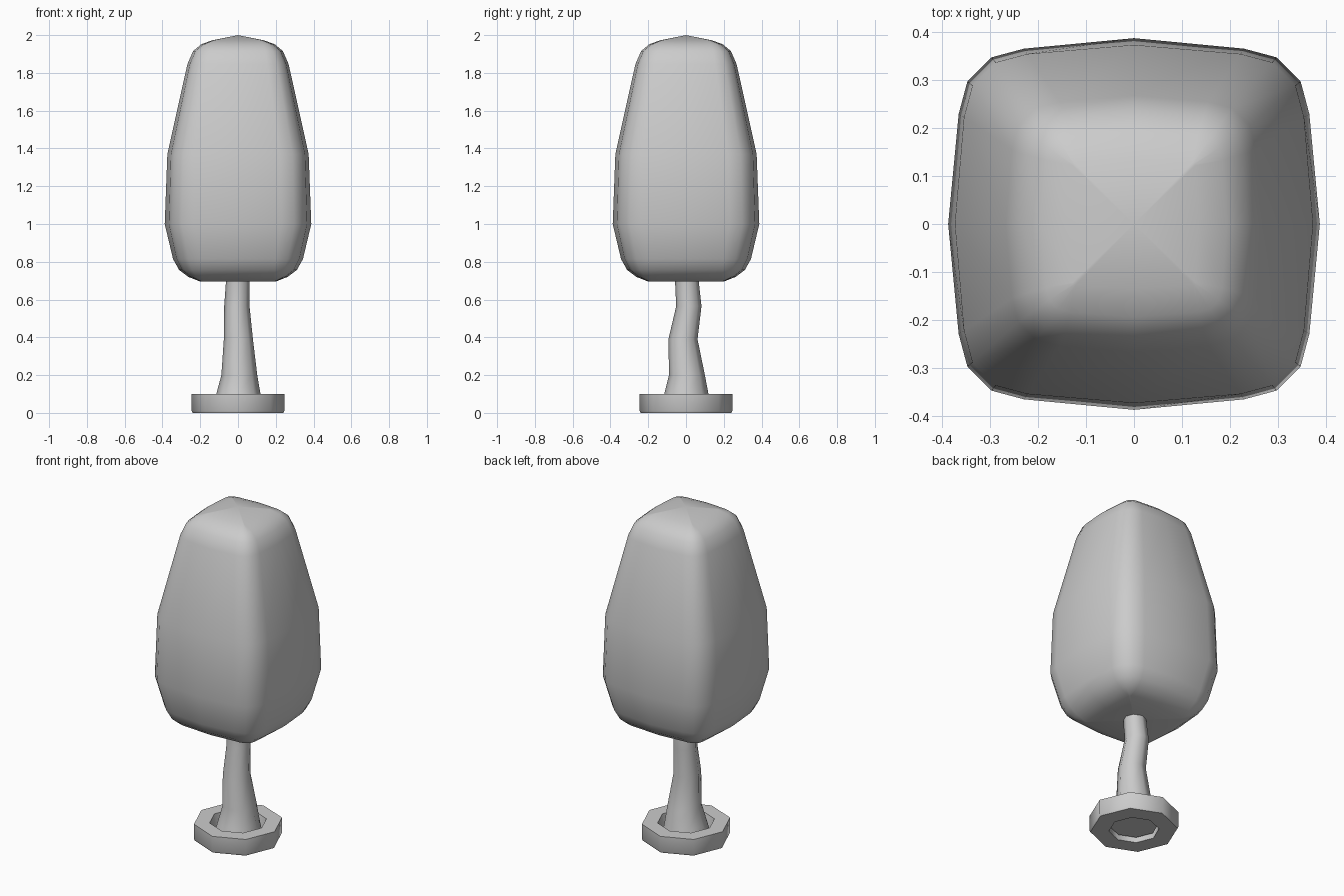
import bpy
from math import cos, sin, pi

if "Cube" in bpy.data.objects:
    bpy.data.objects.remove(bpy.data.objects["Cube"])


def loft(name, rings, cap_start=None, cap_end=None, closed=False):
    """Skin equal-length rings; caps are 'face' or a centre point for a fan."""
    n = len(rings[0])
    verts = [v for r in rings for v in r]
    faces = []
    count = len(rings)
    for k in range(count if closed else count - 1):
        a, b = k * n, ((k + 1) % count) * n
        for i in range(n):
            j = (i + 1) % n
            faces.append((a + i, a + j, b + j, b + i))
    for cap, base, flip in ((cap_start, 0, True), (cap_end, (count - 1) * n, False)):
        if cap is None:
            continue
        verts.append(cap)
        c = len(verts) - 1
        for i in range(n):
            e = (base + i, base + (i + 1) % n)
            faces.append((e[1], e[0], c) if flip else (e[0], e[1], c))
    mesh = bpy.data.meshes.new(name)
    mesh.from_pydata(verts, [], faces)
    mesh.update()
    obj = bpy.data.objects.new(name, mesh)
    bpy.context.collection.objects.link(obj)
    return obj


def smooth(obj, angle):
    bpy.ops.object.select_all(action='DESELECT')
    obj.select_set(True)
    bpy.context.view_layer.objects.active = obj
    bpy.ops.object.shade_smooth_by_angle(angle=angle)


def circle(x, y, z, r, n=8):
    return [(x + r * cos(2 * pi * i / n), y + r * sin(2 * pi * i / n), z) for i in range(n)]


def rounded_square(z, mid, side, flat):
    """Square with bulged sides (mid) and three-segment rounded corners."""
    r = side - flat
    quarter = [(mid, 0)] + [(flat + r * cos(t * pi / 6), flat + r * sin(t * pi / 6))
                            for t in range(4)]
    pts = []
    for _ in range(4):
        pts += [(x, y, z) for x, y in quarter]
        quarter = [(-y, x) for x, y in quarter]
    return pts


# Crown: a tapered, rounded block (z, bulge, half width, corner start)
crown_rings = [
    (0.695, 0.200, 0.192, 0.185),
    (0.720, 0.263, 0.250, 0.188),
    (0.757, 0.312, 0.295, 0.192),
    (0.815, 0.344, 0.325, 0.200),
    (1.000, 0.388, 0.366, 0.230),
    (1.370, 0.374, 0.355, 0.223),
    (1.846, 0.268, 0.255, 0.155),
    (1.915, 0.238, 0.226, 0.145),
    (1.952, 0.194, 0.184, 0.133),
    (1.973, 0.135, 0.128, 0.122),
]
crown = loft("crown", [rounded_square(*r) for r in crown_rings],
             (0, 0, 0.695), (0, 0, 2.0))
smooth(crown, pi)

# Trunk: crooked eight-sided stem (x, y, z, radius)
trunk_rings = [
    (0, 0, 0.03, 0.134),
    (0.002, 0.002, 0.10, 0.117),
    (0.007, 0.005, 0.20, 0.095),
    (0.002, -0.016, 0.39, 0.077),
    (-0.006, 0.015, 0.565, 0.067),
    (0, 0.003, 0.72, 0.062),
]
trunk = loft("trunk", [circle(*r) for r in trunk_rings],
             (0, 0, 0.03), (0, 0.003, 0.72))
smooth(trunk, pi / 3)

# Base: octagonal ring around the foot of the trunk (radius, z)
base_profile = [(0.240, 0.0), (0.245, 0.01), (0.245, 0.10), (0.158, 0.10), (0.138, 0.0)]
base = loft("base_ring", [circle(0, 0, z, r) for r, z in base_profile], closed=True)
smooth(base, pi / 3)
